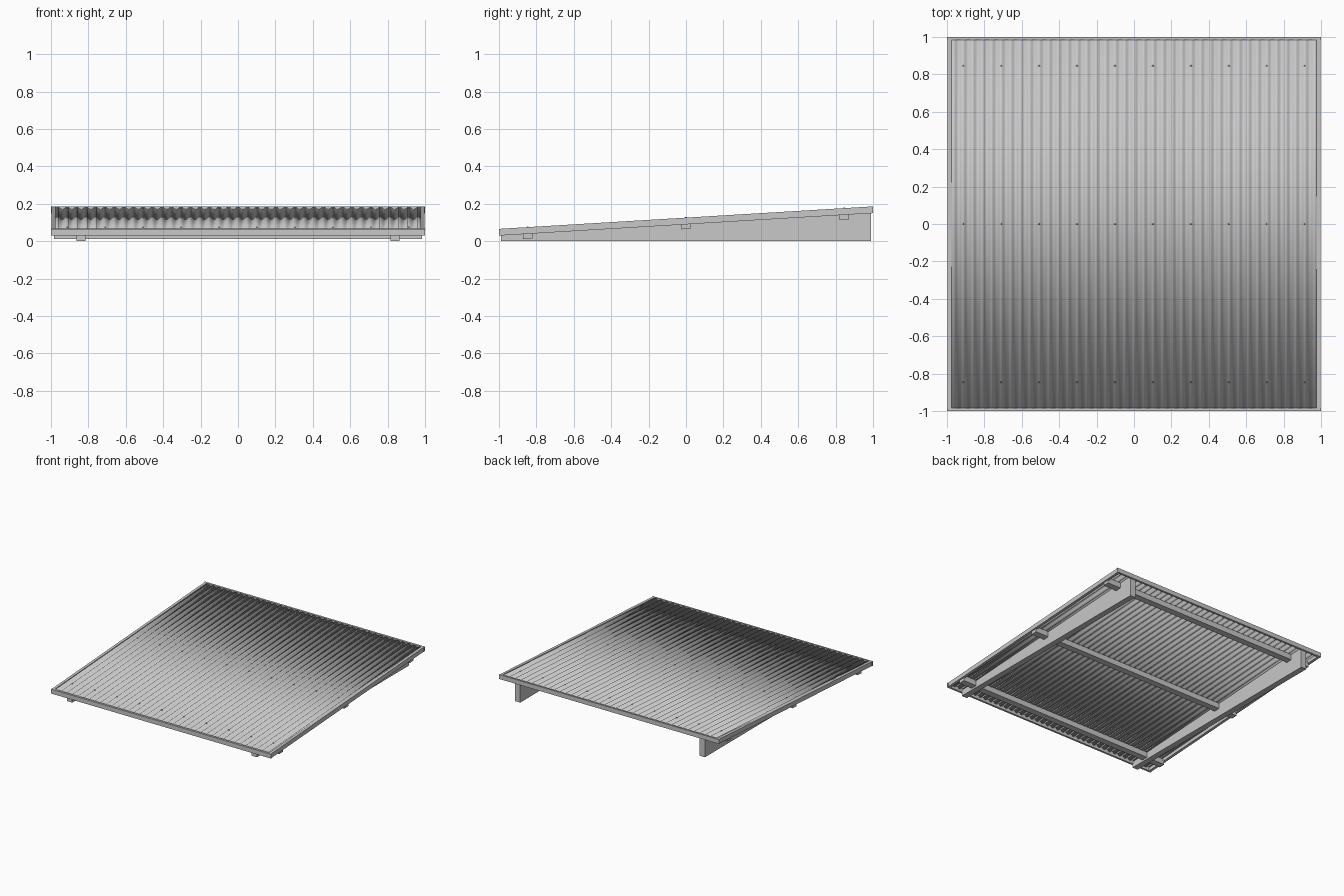
import bpy, bmesh, math

if "Cube" in bpy.data.objects:
    bpy.data.objects.remove(bpy.data.objects["Cube"])

SLOPE, MID = 0.06, 0.125          # roof rise per unit of y, roof height at y = 0


def roof_z(y):
    return MID + SLOPE * y


grey = bpy.data.materials.new("galvanised grey")
grey.diffuse_color = (0.58, 0.58, 0.58, 1)
grey.use_nodes = True
grey.node_tree.nodes["Principled BSDF"].inputs["Base Color"].default_value = grey.diffuse_color


def add_object(name, bm):
    bmesh.ops.recalc_face_normals(bm, faces=bm.faces)
    mesh = bpy.data.meshes.new(name)
    bm.to_mesh(mesh)
    bm.free()
    mesh.materials.append(grey)
    ob = bpy.data.objects.new(name, mesh)
    bpy.context.collection.objects.link(ob)
    return ob


def side_profile(name, x0, x1, points):
    """Extrude a (y, z) outline from x0 to x1."""
    bm = bmesh.new()
    face = bm.faces.new([bm.verts.new((x0, y, z)) for y, z in points])
    ext = bmesh.ops.extrude_face_region(bm, geom=[face])
    verts = [v for v in ext["geom"] if isinstance(v, bmesh.types.BMVert)]
    bmesh.ops.translate(bm, verts=verts, vec=(x1 - x0, 0, 0))
    return add_object(name, bm)


def sloped_bar(name, x0, x1, y0, y1, low, high):
    """Bar whose top and bottom follow the roof slope."""
    return side_profile(name, x0, x1, [
        (y0, roof_z(y0) + low), (y1, roof_z(y1) + low),
        (y1, roof_z(y1) + high), (y0, roof_z(y0) + high)])


# corrugated sheet: a sine wave across x, swept up the slope
RIDGES, SEG = 39, 8
PITCH = 1.98 / RIDGES
bm = bmesh.new()
prev = None
for i in range(RIDGES * SEG + 1):
    x = -0.99 + i * PITCH / SEG
    wave = -0.007 - 0.007 * math.cos(2 * math.pi * i / SEG)
    row = [bm.verts.new((x, y, roof_z(y) + wave)) for y in (-0.995, 0.995)]
    if prev:
        bm.faces.new((prev[0], row[0], row[1], prev[1]))
    prev = row
sheet = add_object("corrugated_sheet", bm)
for p in sheet.data.polygons:
    p.use_smooth = True
solid = sheet.modifiers.new("thickness", "SOLIDIFY")
solid.thickness = 0.002

# edge trims on all four sides
for side, s in (("left", -1), ("right", 1)):
    sloped_bar(side + "_trim", s * 0.975, s * 0.997, -0.99, 0.99, -0.035, 0.001)
sloped_bar("front_fascia", -1, 1, -1, -0.985, -0.035, 0.001)
sloped_bar("back_fascia", -1, 1, 0.985, 1, -0.035, 0.001)

# purlins running across under the sheet
PURLINS = (("front", -0.845), ("middle", 0), ("back", 0.845))
for place, y in PURLINS:
    sloped_bar(place + "_purlin", -0.985, 0.985, y - 0.025, y + 0.025, -0.06, -0.015)

# tapered wedge beams, flat on the ground
for side, s in (("left", -1), ("right", 1)):
    side_profile(side + "_wedge_beam", s * 0.815, s * 0.864, [
        (-0.988, 0), (0.988, 0),
        (0.988, roof_z(0.988) - 0.016), (-0.988, roof_z(-0.988) - 0.016)])

# screw heads along each purlin, set on the ridges
for place, y in PURLINS:
    bm = bmesh.new()
    for k in range(-9, 10, 2):
        x = round(k * 2) * PITCH
        ret = bmesh.ops.create_cone(bm, cap_ends=True, segments=6,
                                    radius1=0.005, radius2=0.004, depth=0.006)
        bmesh.ops.translate(bm, verts=ret["verts"], vec=(x, y, roof_z(y) + 0.001))
    add_object(place + "_screws", bm)
